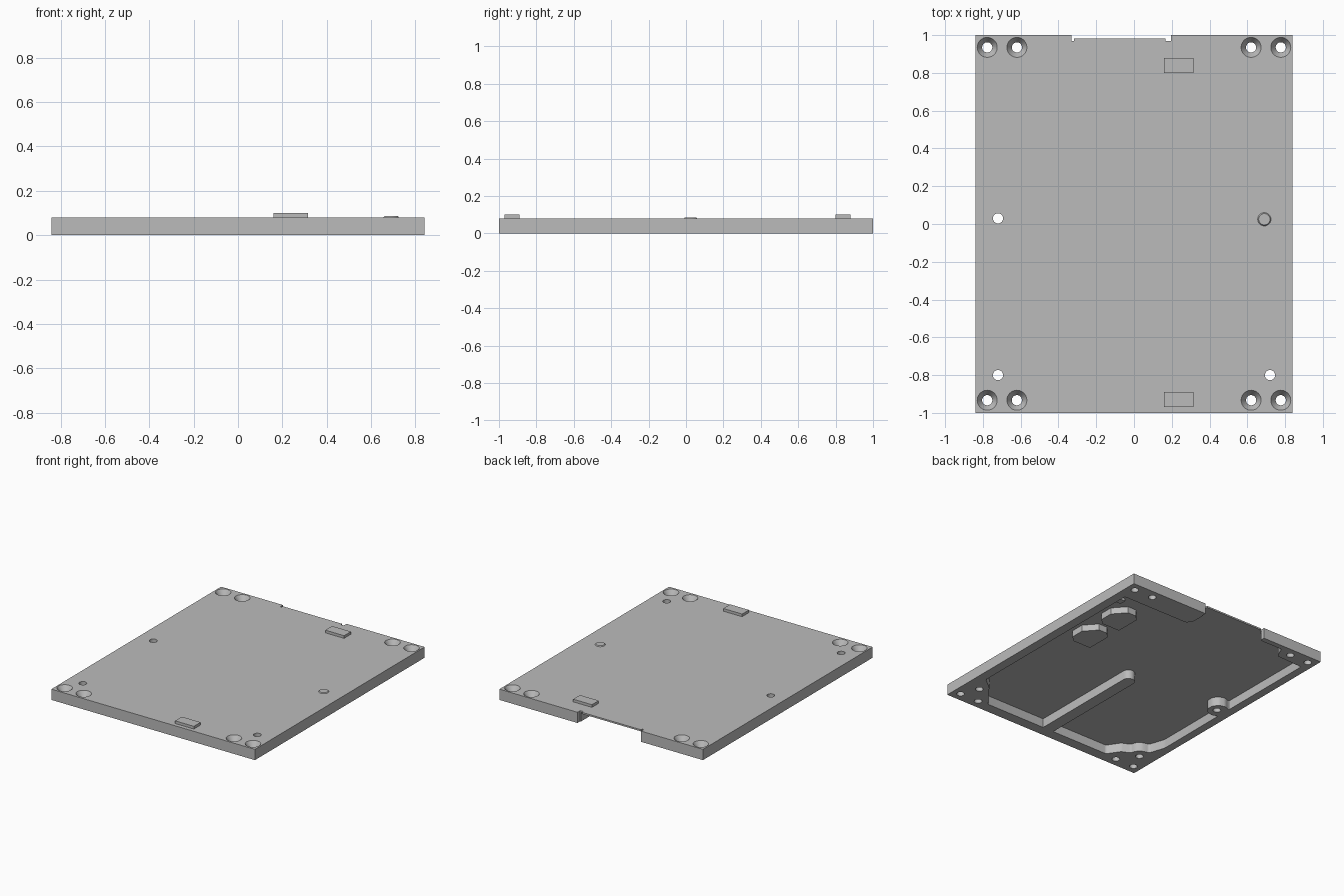
import bpy, bmesh, math

old = bpy.data.objects.get("Cube")
if old:
    bpy.data.objects.remove(old)

TOP, CEILING = 0.08, 0.068

gray = bpy.data.materials.new("plain_gray")
gray.use_nodes = True
gray.diffuse_color = (0.5, 0.5, 0.5, 1)
gray.node_tree.nodes["Principled BSDF"].inputs["Base Color"].default_value = (0.5, 0.5, 0.5, 1)


def finish(name, bm):
    bmesh.ops.recalc_face_normals(bm, faces=bm.faces)
    mesh = bpy.data.meshes.new(name)
    bm.to_mesh(mesh)
    bm.free()
    mesh.materials.append(gray)
    obj = bpy.data.objects.new(name, mesh)
    bpy.context.collection.objects.link(obj)
    return obj


def prism(name, outline, z0, z1, radius=0):
    """Extrude an outline upwards, optionally rounding its upright edges."""
    bm = bmesh.new()
    face = bm.faces.new([bm.verts.new((x, y, z0)) for x, y in outline])
    ext = bmesh.ops.extrude_face_region(bm, geom=[face])["geom"]
    for v in ext:
        if isinstance(v, bmesh.types.BMVert):
            v.co.z = z1
    if radius:
        upright = [e for e in bm.edges if abs(e.verts[0].co.z - e.verts[1].co.z) > 1e-4]
        bmesh.ops.bevel(bm, geom=upright, offset=radius, segments=4, profile=0.5,
                        affect='EDGES', clamp_overlap=True)
    return finish(name, bm)


def box(name, x0, x1, y0, y1, z0, z1):
    return prism(name, [(x0, y0), (x1, y0), (x1, y1), (x0, y1)], z0, z1)


def cone(name, x, y, z0, z1, r0, r1):
    bm = bmesh.new()
    bmesh.ops.create_cone(bm, cap_ends=True, segments=32, radius1=r0, radius2=r1, depth=z1 - z0)
    bmesh.ops.translate(bm, verts=bm.verts, vec=(x, y, (z0 + z1) / 2))
    return finish(name, bm)


def cut(target, cutter):
    cutter.hide_render = True
    mod = target.modifiers.new("cut", 'BOOLEAN')
    mod.operation, mod.solver, mod.object = 'DIFFERENCE', 'EXACT', cutter
    bpy.context.view_layer.objects.active = target
    bpy.ops.object.modifier_apply(modifier=mod.name)
    bpy.data.objects.remove(cutter)


def arc(x, y, r, a0, a1, n=7):
    return [(x + r * math.cos(math.radians(a0 + (a1 - a0) * i / n)),
             y + r * math.sin(math.radians(a0 + (a1 - a0) * i / n))) for i in range(n + 1)]


# Plate
plate = box("cover_plate", -0.84, 0.84, -1, 1, 0, TOP)

# Underside pocket: left rim, back opening, right rim with its boss, front wall
pocket = [(0.77, -0.67), (0.77, 0.82), (0.22, 0.82), (0.19, 0.86), (0.19, 1.1),
          (-0.33, 1.1), (-0.33, 0.96), (-0.52, 0.96), (-0.56, 0.87), (-0.78, 0.86)]
pocket += arc(-0.73, 0.03, 0.075, 130, -130)
pocket += [(-0.78, -0.60), (-0.74, -0.72)]
pocket += arc(-0.72, -0.80, 0.075, 80, 0, 4)
pocket += [(-0.58, -0.83), (-0.52, -0.92), (0.54, -0.92), (0.68, -0.74)]
cut(plate, prism("pocket_cutter", pocket, -0.05, CEILING, 0.012))

# Back edge notch with deeper ends
cut(plate, box("notch_cutter", -0.33, 0.195, 0.983, 1.1, -0.1, 0.2))
for x0, x1 in ((-0.33, -0.318), (0.168, 0.195)):
    cut(plate, box("notch_end_cutter", x0, x1, 0.968, 1.1, -0.1, 0.2))

# Countersunk corner holes
for sx in (-1, 1):
    for x in (0.62, 0.777):
        for y in (0.935, -0.933):
            cut(plate, cone("hole_cutter", sx * x, y, -0.1, 0.2, 0.027, 0.027))
            cut(plate, cone("sink_cutter", sx * x, y, 0.04, 0.0801, 0.027, 0.053))

# Small plain holes
for x, y in ((-0.72, 0.03), (-0.72, -0.8), (0.72, -0.8)):
    cut(plate, cone("pin_hole_cutter", x, y, -0.1, 0.2, 0.027, 0.027))

# Rib with a rounded end under the plate
rib = [(-0.045, -0.94), (0.045, -0.94)] + arc(0, -0.06, 0.045, 0, 180, 10)
parts = [plate, prism("divider_rib", rib, 0, CEILING + 0.004)]

# Two chamfered contact blocks and a small peg under the plate
for i, y in enumerate((0.10, 0.41)):
    block = [(0.48, y), (0.63, y), (0.67, y + 0.04), (0.67, y + 0.14),
             (0.59, y + 0.23), (0.52, y + 0.23), (0.48, y + 0.19)]
    parts.append(prism(f"contact_block_{i + 1}", block, 0.02, CEILING + 0.004))
parts.append(box("small_peg", 0.675, 0.715, 0.66, 0.71, 0.05, CEILING + 0.004))

# Raised pads and a low button on top
for name, y0 in (("front_pad", -0.97), ("back_pad", 0.80)):
    parts.append(box(name, 0.16, 0.315, y0, y0 + 0.08, TOP - 0.004, 0.1))
parts.append(cone("low_button", 0.69, 0.025, TOP - 0.002, 0.086, 0.037, 0.03))

# Smooth round walls, keep hard edges
bpy.ops.object.select_all(action='DESELECT')
for p in parts:
    p.select_set(True)
bpy.context.view_layer.objects.active = plate
bpy.ops.object.shade_smooth_by_angle(angle=math.radians(30))
